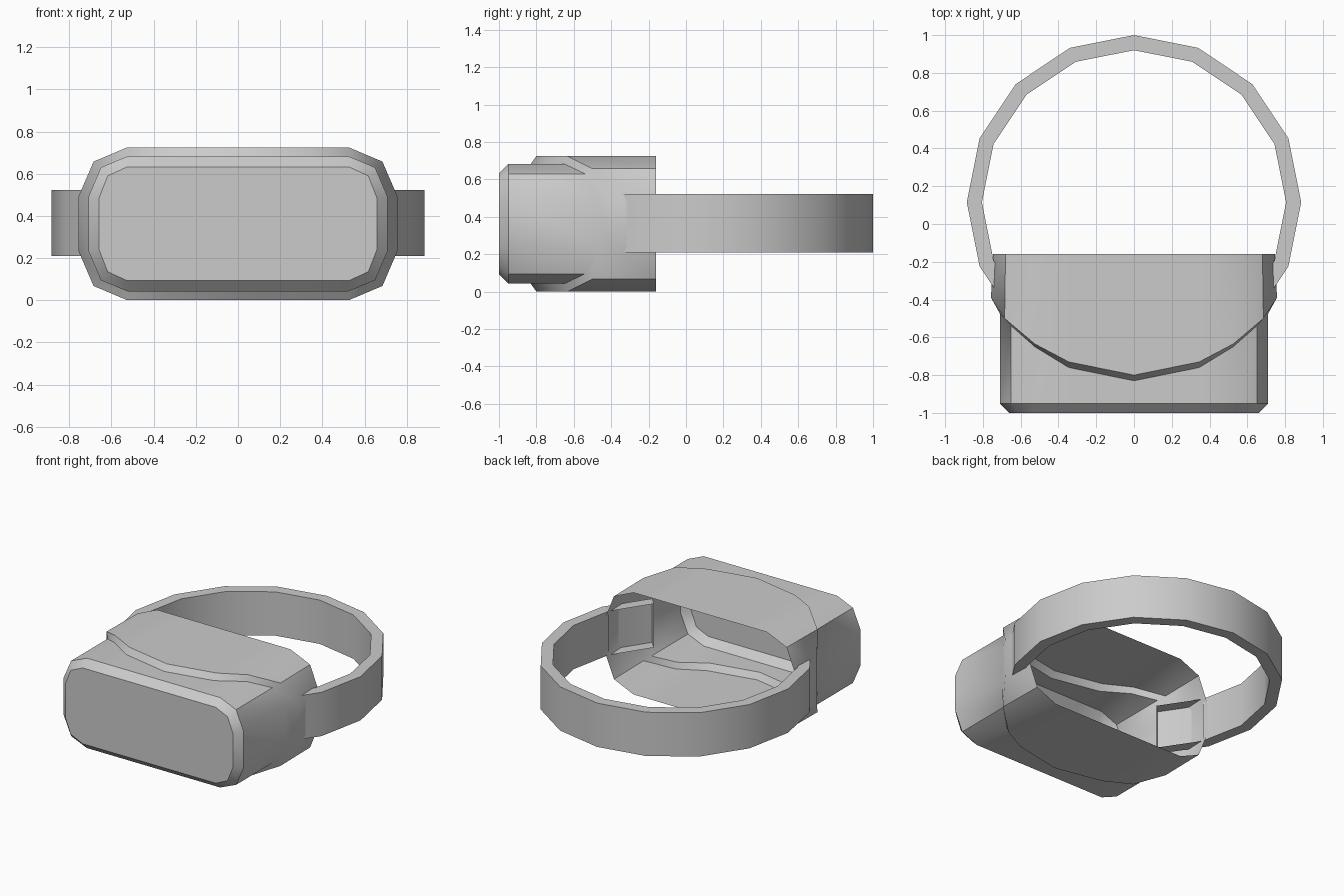
import bpy, bmesh, math

if "Cube" in bpy.data.objects:
    bpy.data.objects.remove(bpy.data.objects["Cube"])

ZC = 0.3625


def finish(bm, name):
    bmesh.ops.recalc_face_normals(bm, faces=bm.faces)
    me = bpy.data.meshes.new(name)
    bm.to_mesh(me)
    bm.free()
    ob = bpy.data.objects.new(name, me)
    bpy.context.collection.objects.link(ob)
    bpy.ops.object.select_all(action='DESELECT')
    ob.select_set(True)
    bpy.context.view_layer.objects.active = ob
    bpy.ops.object.shade_smooth_by_angle(angle=math.radians(43))
    return ob


def ring(bm, side, mid, top, ys):
    """18-point rounded rectangle. side/mid = (x, height above centre), top = height,
    ys = depth at the centre, quarter, corner start, corner middle and side."""
    q = [(0, top, ys[0]), (0.345, top, ys[1]), (0.525, top, ys[2]),
         (*mid, ys[3]), (*side, ys[4])]
    pts = q + [(x, -h, y) for x, h, y in reversed(q)]
    pts += [(-x, h, y) for x, h, y in reversed(pts[1:9]) if x]
    return [bm.verts.new((x, y, ZC + h)) for x, h, y in pts]


# headset housing: front plate, bevel, body, stepped seam and open face guard
bm = bmesh.new()
body = ((0.71, 0.1275), (0.65, 0.2675), 0.32)
guard = ((0.757, 0.1275), (0.685, 0.295), 0.3625)
rear = ((0.747, 0.1275), (0.68, 0.295), 0.3625)
rings = [
    ring(bm, (0.66, 0.12), (0.618, 0.2275), 0.27, [-1.0] * 5),
    ring(bm, *body, [-0.95] * 5),
    ring(bm, *body, [-0.83, -0.76, -0.65, -0.54, -0.475]),
    ring(bm, *guard, [-0.80, -0.73, -0.635, -0.50, -0.39]),
    ring(bm, *rear, [-0.16] * 5),
]
bm.faces.new(rings[0])
for a, b in zip(rings, rings[1:]):
    for i in range(len(a)):
        j = (i + 1) % len(a)
        bm.faces.new((a[i], a[j], b[j], b[i]))
finish(bm, "headset_housing")

# head strap: hollow band on a 16-sided circle, open on the inside of its end segments
bm = bmesh.new()
sections = []
for i in range(13):
    t = math.radians(-45 + 22.5 * i)
    sections.append([bm.verts.new((r * math.cos(t), 0.115 + r * math.sin(t), z))
                     for r, z in ((0.885, 0.21), (0.885, 0.522), (0.805, 0.522), (0.805, 0.21))])
for i, (a, b) in enumerate(zip(sections, sections[1:])):
    for k in range(4):
        if k == 2 and i in (0, 11):
            continue
        m = (k + 1) % 4
        bm.faces.new((a[k], a[m], b[m], b[k]))
bm.faces.new(sections[0])
bm.faces.new(sections[-1])
finish(bm, "head_strap")
